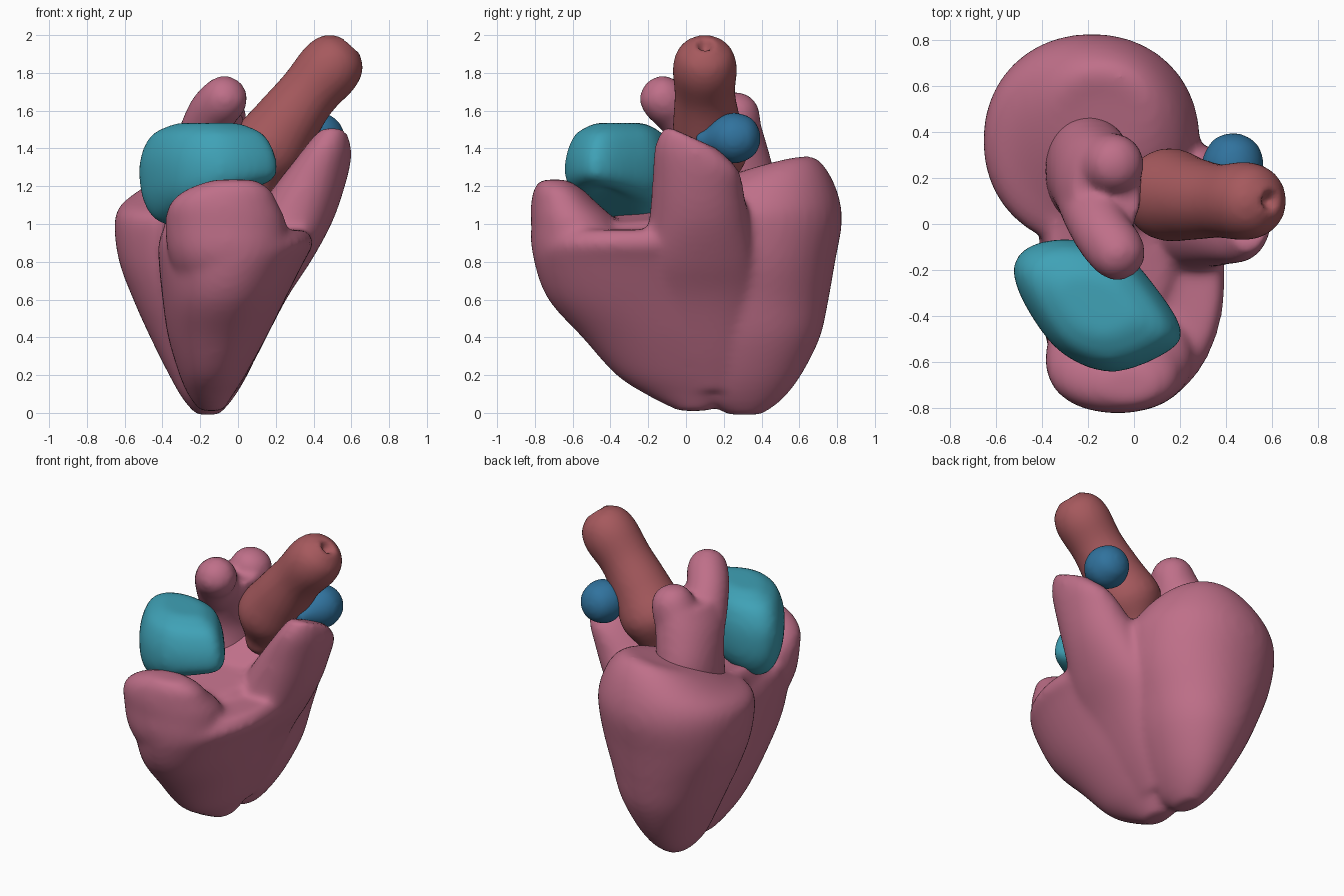
import bpy, bmesh, math
from mathutils import Vector

if "Cube" in bpy.data.objects:
    bpy.data.objects.remove(bpy.data.objects["Cube"])

N = 40


def material(name, rgb):
    m = bpy.data.materials.new(name)
    m.diffuse_color = (*rgb, 1)
    m.use_nodes = True
    m.node_tree.nodes["Principled BSDF"].inputs["Base Color"].default_value = m.diffuse_color
    return m


PINK = material("muscle_pink", (0.52, 0.16, 0.25))
RED = material("artery_red", (0.38, 0.10, 0.11))
TEAL = material("chamber_teal", (0.05, 0.36, 0.47))
BLUE = material("chamber_blue", (0.03, 0.17, 0.34))


def spline(a, b, c, d, t):
    """Catmull-Rom point between b and c."""
    return 0.5 * (2 * b + (c - a) * t + (2 * a - 5 * b + 4 * c - d) * t * t
                  + (3 * b - a - 3 * c + d) * t ** 3)


def section(z, x0, x1, y0, y1, tilt=0.0, xtilt=0.0, power=2.1):
    """Horizontal superellipse; tilt raises it towards +y, xtilt towards +x."""
    cx, cy, rx, ry = (x0 + x1) / 2, (y0 + y1) / 2, (x1 - x0) / 2, (y1 - y0) / 2
    pts = []
    for i in range(N):
        a = 2 * math.pi * i / N
        c, s = math.cos(a), math.sin(a)
        x = rx * math.copysign(abs(c) ** (2 / power), c)
        y = ry * math.copysign(abs(s) ** (2 / power), s)
        pts.append(Vector((cx + x, cy + y, z + tilt * y + xtilt * x)))
    return pts


def tube(path, dent=False):
    """Rings along a path of (x, y, z, radius) with rounded ends."""
    p = [Vector(q[:3]) for q in path]
    tan = [(p[min(i + 1, len(p) - 1)] - p[max(i - 1, 0)]).normalized() for i in range(len(p))]
    st = [(p[i], tan[i], path[i][3]) for i in range(len(p))]
    r0, r1 = path[0][3], path[-1][3]
    cap = [(.6, .8), (.88, .48), (1, .1)]
    end = [(.6, .84), (.9, .5), (.98, .28), (.7, .16)] if dent else cap
    st = ([(p[0] - tan[0] * r0 * d, tan[0], r0 * k) for d, k in reversed(cap)] + st
          + [(p[-1] + tan[-1] * r1 * d, tan[-1], r1 * k) for d, k in end])
    rings = []
    for c, t, r in st:
        ref = Vector((0, 1, 0)) if abs(tan[0].y) < 0.6 else Vector((1, 0, 0))
        u = t.cross(ref).normalized()
        v = t.cross(u)
        rings.append([c + r * (u * math.cos(2 * math.pi * i / N) + v * math.sin(2 * math.pi * i / N))
                      for i in range(N)])
    return rings


def refine(rings, k=4):
    """Insert splined rings so the profile curves smoothly."""
    out, m = [], len(rings) - 1
    for i in range(m):
        q = [rings[max(0, i - 1)], rings[i], rings[i + 1], rings[min(m, i + 2)]]
        for s in range(k):
            out.append([spline(*v, s / k) for v in zip(*q)])
    return out + [rings[-1]]


def organ(name, lofts, mat, voxel=0.02, smooth=6):
    """Loft every ring list, then fuse all of them into one soft skin."""
    bm = bmesh.new()
    for rings in lofts:
        vs = [[bm.verts.new(q) for q in ring] for ring in refine(rings)]
        n = len(vs[0])
        for a, b in zip(vs, vs[1:]):
            for i in range(n):
                j = (i + 1) % n
                bm.faces.new((a[i], a[j], b[j], b[i]))
        for ring in (vs[0], vs[-1]):
            c = bm.verts.new(sum((v.co for v in ring), Vector()) / n)
            for i in range(n):
                pair = (ring[i], ring[(i + 1) % n])
                bm.faces.new((c, *(pair if ring is vs[-1] else pair[::-1])))
    bmesh.ops.recalc_face_normals(bm, faces=bm.faces)
    me = bpy.data.meshes.new(name)
    bm.to_mesh(me)
    bm.free()
    me.materials.append(mat)
    ob = bpy.data.objects.new(name, me)
    bpy.context.collection.objects.link(ob)
    r = ob.modifiers.new("fuse", 'REMESH')
    r.mode = 'VOXEL'
    r.voxel_size = voxel
    r.use_smooth_shade = True
    s = ob.modifiers.new("soften", 'SMOOTH')
    s.factor = 0.5
    s.iterations = smooth
    return ob


# Back ventricle with a broad domed top, lower on its left
back = [section(*s) for s in [
    (-.01, -.22, -.10, .22, .40), (.07, -.29, -.03, .10, .51), (.2, -.365, .05, .05, .61),
    (.4, -.465, .14, .0, .71), (.6, -.555, .20, -.05, .755), (.8, -.63, .26, -.08, .79),
    (1.0, -.655, .285, -.10, .825), (1.1, -.62, .27, -.07, .81, .1),
    (1.2, -.51, .20, .02, .75, .22, .08), (1.275, -.38, .10, .14, .67, .3, .12),
    (1.29, -.28, .0, .24, .56, .25, .15)]]
# Front ventricle with a raised front rim
front = [section(*s) for s in [
    (.01, -.20, -.08, -.04, .12), (.09, -.26, -.03, -.20, .25), (.2, -.31, .04, -.37, .30),
    (.4, -.37, .15, -.55, .34), (.6, -.40, .25, -.73, .36), (.8, -.42, .35, -.805, .36),
    (.9, -.42, .40, -.80, .34), (.97, -.40, .36, -.75, .30)]]
rim = [section(*s) for s in [
    (.55, -.25, .10, -.62, -.2), (.8, -.36, .25, -.80, -.28), (1.0, -.385, .255, -.82, -.36),
    (1.11, -.36, .21, -.82, -.47), (1.185, -.27, .17, -.805, -.55), (1.235, -.13, .09, -.77, -.63)]]
# Floor of the front bowl, higher at the left and at the back
floor = [section(*s) for s in [
    (.8, -.40, .25, -.60, .30), (.96, -.39, .24, -.56, .28, .08, -.12),
    (1.06, -.36, .16, -.45, .26, .12, -.12)]]
# Side horn rising to the right
horn = [section(*s) for s in [
    (.12, -.20, .0, -.05, .32), (.3, -.14, .10, -.15, .36), (.6, -.05, .255, -.26, .38),
    (.8, .0, .385, -.26, .37), (1.0, .06, .495, -.20, .34), (1.18, .18, .56, -.18, .31, -.12),
    (1.35, .32, .60, -.165, .28, -.3), (1.46, .41, .59, -.11, .17, -.45)]]
organ("ventricles", [back, front, rim, floor, horn], PINK, 0.02, 14)

# Forked vessel in the sunken top
trunk = [section(*s) for s in [
    (1.0, -.39, .0, -.02, .48), (1.25, -.38, -.01, .0, .47), (1.45, -.34, .03, -.06, .42),
    (1.58, -.27, .03, -.09, .38)]]
organ("forked_vessel", [
    trunk,
    tube([(-.2, .12, 1.4, .14), (-.14, -.03, 1.58, .13), (-.075, -.12, 1.66, .125)]),
    tube([(-.15, .25, 1.4, .15), (-.09, .26, 1.565, .135)])], PINK, 0.02, 10)

# Large artery leaning to the right
organ("artery", [tube([(.1, .13, 1.22, .12), (.14, .13, 1.37, .2), (.25, .11, 1.53, .18),
                       (.37, .10, 1.69, .16), (.485, .1, 1.825, .17)], dent=True)],
      RED, 0.018, 6)

# Front chamber: rounded block from one outline, lower at its left end
corners = [Vector(c) for c in [
    (-.52, -.20), (-.45, -.10), (-.27, -.07), (-.05, -.13), (.08, -.26), (.20, -.45),
    (.15, -.55), (-.09, -.64), (-.31, -.56), (-.46, -.37)]]
outline = [spline(*(corners[(i + k) % 10] for k in (-1, 0, 1, 2)), s / 4)
           for i in range(10) for s in range(4)]
levels = [(1.09, .45), (1.12, .78), (1.19, .96), (1.28, 1.01), (1.38, .97), (1.48, .8), (1.535, .45)]
block = []
for z, k in levels:
    drop = max(0, 1.3 - z) * 1.2
    block.append([Vector((-.16 + (p.x + .16) * k, -.35 + (p.y + .35) * k,
                          z + drop * (p.x - p.y * .4))) for p in outline])
organ("front_chamber", [block], TEAL, 0.02, 10)

# Small chamber behind the horn
organ("small_chamber", [tube([(.40, .12, 1.44, .07), (.42, .19, 1.45, .115),
                              (.43, .26, 1.455, .135)])], BLUE, 0.015, 6)
